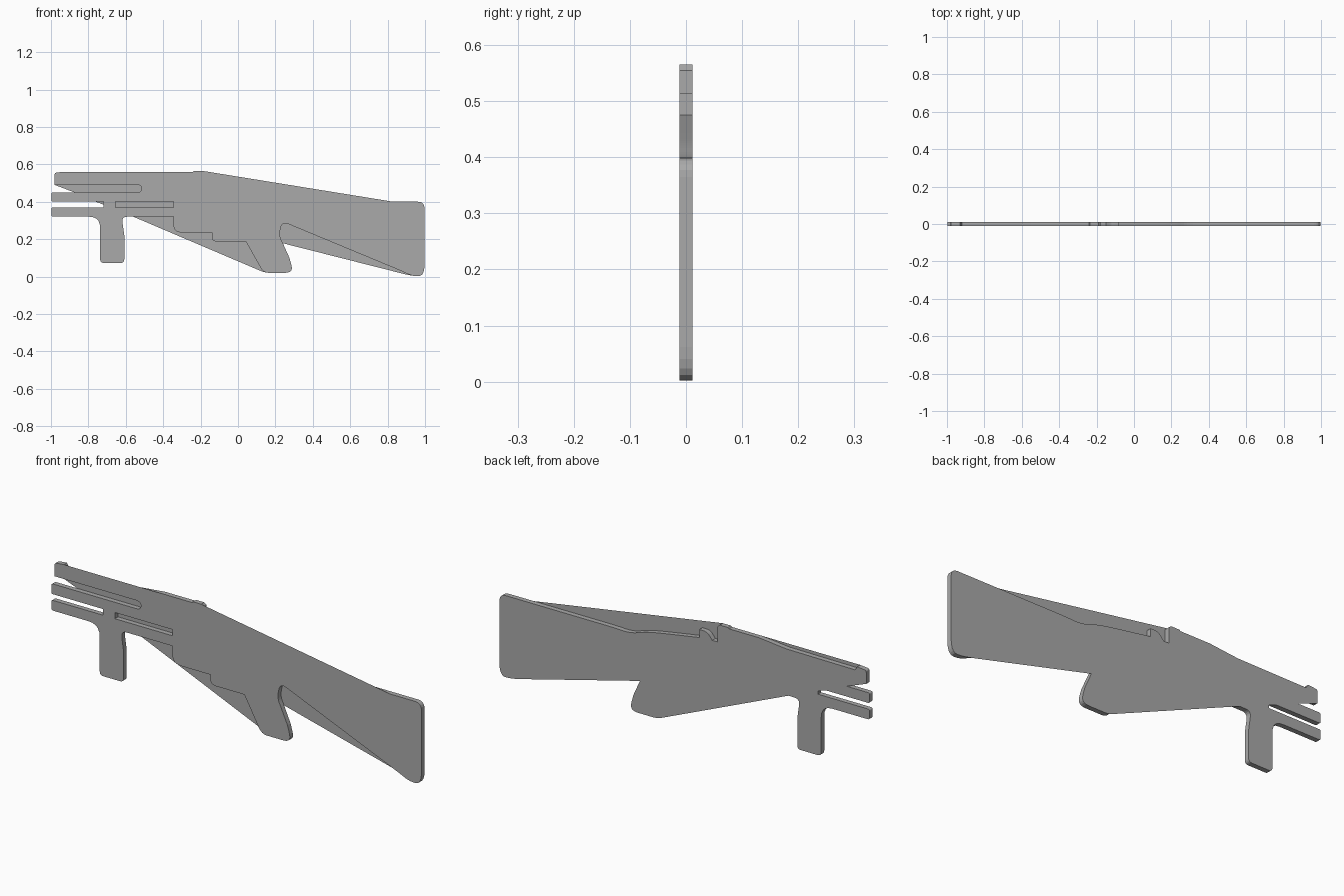
import bpy
import bmesh
from mathutils import Vector

cube = bpy.data.objects.get("Cube")
if cube:
    bpy.data.objects.remove(cube, do_unlink=True)

HALF = .012          # half the plate thickness

grey = bpy.data.materials.new("plain_grey")
grey.use_nodes = True
grey.diffuse_color = (.4, .4, .4, 1)
grey.node_tree.nodes["Principled BSDF"].inputs["Base Color"].default_value = grey.diffuse_color


def rounded(points, steps=5):
    """Replace each point that carries a radius by a small arc."""
    result = []
    for i, point in enumerate(points):
        corner = Vector(point[:2])
        if len(point) < 3:
            result.append(corner)
            continue
        before = Vector(points[i - 1][:2]) - corner
        after = Vector(points[(i + 1) % len(points)][:2]) - corner
        start = corner + before.normalized() * min(point[2], before.length * .49)
        end = corner + after.normalized() * min(point[2], after.length * .49)
        for k in range(steps + 1):
            t = k / steps
            result.append(start * (1 - t) ** 2 + corner * 2 * t * (1 - t) + end * t * t)
    return result


def finish(name, bm):
    mesh = bpy.data.meshes.new(name)
    bm.to_mesh(mesh)
    bm.free()
    mesh.materials.append(grey)
    obj = bpy.data.objects.new(name, mesh)
    bpy.context.collection.objects.link(obj)


def panel(name, y, loops):
    """Flat face at depth y; further loops are holes."""
    bm = bmesh.new()
    edges = []
    for loop in loops:
        verts = [bm.verts.new((p.x, y, p.y)) for p in loop]
        edges += [bm.edges.new((verts[i - 1], v)) for i, v in enumerate(verts)]
    side = Vector((0, 1 if y > 0 else -1, 0))
    bmesh.ops.triangle_fill(bm, edges=edges, use_beauty=True, normal=side)
    bm.normal_update()
    for face in bm.faces:
        if face.normal.dot(side) < 0:
            face.normal_flip()
    finish(name, bm)


def rim(name, loops):
    """Wall that joins the front and back along each loop."""
    bm = bmesh.new()
    for loop in loops:
        near = [bm.verts.new((p.x, -HALF, p.y)) for p in loop]
        far = [bm.verts.new((p.x, HALF, p.y)) for p in loop]
        for i in range(len(loop)):
            bm.faces.new((near[i - 1], near[i], far[i], far[i - 1]))
    finish(name, bm)


# Outline sections, running clockwise from the top of the muzzle
muzzle_tip = [(-.98, .49), (-.98, .555, .01), (-.93, .56)]
rail_dip = [(-.92, .542), (-.55, .545)]
peak = [(-.4, .56), (-.24, .56), (-.235, .565), (-.19, .565)]
sight_steps = [(-.178, .555), (-.178, .48), (-.15, .48), (-.123, .514, .02), (-.08, .514),
               (-.08, .475), (.12, .442, .04), (.21, .425, .04), (.29, .396, .05), (.38, .4, .05)]
stock = [(.83, .4), (.997, .4, .035), (.997, .002, .06), (.93, .003, .05)]
hand_hole = [(.88, .027), (.3, .268, .03), (.235, .295, .04), (.22, .22, .03)]
grip = [(.24, .178), (.275, .1), (.297, .02, .045), (.145, .02, .025)]
underside = [(.125, .04), (.042, .187), (-.14, .187, .03), (-.14, .235),
             (-.345, .235, .05), (-.345, .32)]
fore_grip = [(-.56, .32), (-.622, .32, .03), (-.608, .22), (-.608, .073, .02),
             (-.737, .073, .02), (-.737, .32, .06)]
lower_bar = [(-.998, .32, .01), (-.998, .37, .01), (-.72, .37)]
gap_end, gap_web = [(-.72, .4)], [(-.72, .385), (-.76, .4)]
middle_bar = [(-.998, .4, .01), (-.998, .45, .01), (-.875, .45)]
slot_end = [(-.515, .45, .025), (-.515, .49, .025)]
closed_slot = rounded([(-.655, .37), (-.345, .37), (-.345, .4), (-.655, .4)])

lower_edge = (stock + hand_hole + grip + underside + fore_grip
              + lower_bar + gap_end + middle_bar + slot_end)
true_outline = rounded(muzzle_tip + rail_dip + peak + sight_steps + lower_edge)
# Front bridges the hollows of the top edge, back bridges those below
front_outline = rounded(muzzle_tip + peak + lower_edge)
back_outline = rounded(muzzle_tip + rail_dip + peak + sight_steps + stock + grip
                       + fore_grip + lower_bar + gap_web + middle_bar)

rim("edge_wall", [true_outline, closed_slot])
panel("front_panel", -HALF, [front_outline, closed_slot])
panel("back_panel", HALF, [back_outline])
